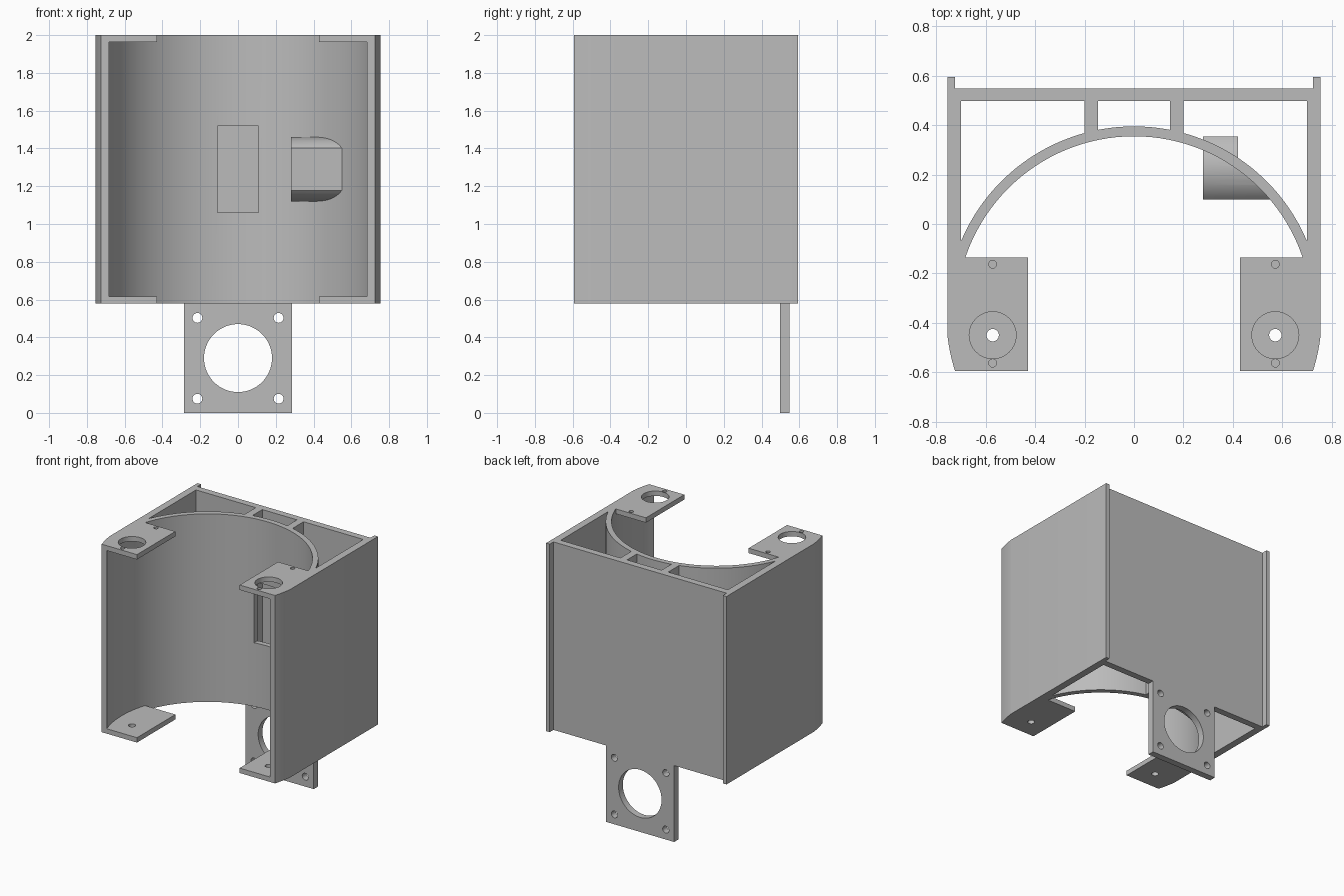
import bpy, bmesh, math
from mathutils import Matrix

if "Cube" in bpy.data.objects:
    bpy.data.objects.remove(bpy.data.objects["Cube"])

grey = bpy.data.materials.new("plain_grey")
grey.diffuse_color = (0.5, 0.5, 0.5, 1)
grey.use_nodes = True
grey.node_tree.nodes["Principled BSDF"].inputs["Base Color"].default_value = grey.diffuse_color

CY, R_IN, R_OUT = -0.365, 0.72, 0.76      # cradle centre and radii
Z0, Z1 = 0.578, 2.0                       # housing bottom and top
FRONT, BACK, W = -0.594, 0.594, 0.755
WALL_IN, WALL_OUT = 0.498, 0.549          # back wall faces


def prism(name, pts, lo, hi, axis="Z"):
    """Extrude a 2D outline along Z, along X (pts = y, z) or along Y (pts = x, z)."""
    place = {"Z": lambda a, b, c: (a, b, c), "X": lambda a, b, c: (c, a, b),
             "Y": lambda a, b, c: (a, c, b)}[axis]
    bm = bmesh.new()
    low = [bm.verts.new(place(a, b, lo)) for a, b in pts]
    high = [bm.verts.new(place(a, b, hi)) for a, b in pts]
    bm.faces.new(low)
    bm.faces.new(high)
    n = len(pts)
    for i in range(n):
        j = (i + 1) % n
        bm.faces.new((low[i], low[j], high[j], high[i]))
    bmesh.ops.recalc_face_normals(bm, faces=bm.faces)
    me = bpy.data.meshes.new(name)
    bm.to_mesh(me)
    bm.free()
    me.materials.append(grey)
    ob = bpy.data.objects.new(name, me)
    bpy.context.collection.objects.link(ob)
    return ob


def rect(a0, b0, a1, b1):
    return [(a0, b0), (a1, b0), (a1, b1), (a0, b1)]


def circle(a, b, r, n=32):
    return [(a + r * math.cos(2 * math.pi * i / n), b + r * math.sin(2 * math.pi * i / n))
            for i in range(n)]


def arc_y(x, r=R_OUT):
    return CY + math.sqrt(r * r - x * x)


def arc_x(y, r):
    return math.sqrt(r * r - (y - CY) ** 2)


def mirror(pts):
    return [(-a, b) for a, b in reversed(pts)]


def boolean(ob, tools, op="DIFFERENCE"):
    """Apply each tool to the part, then remove the tool."""
    for t in tools:
        t.hide_render = True
        m = ob.modifiers.new("bool", "BOOLEAN")
        m.operation, m.object, m.solver = op, t, "EXACT"
        dg = bpy.context.evaluated_depsgraph_get()
        me = bpy.data.meshes.new_from_object(ob.evaluated_get(dg))
        ob.modifiers.clear()
        ob.data = me
        bpy.data.objects.remove(t)


# Housing outline: rounded front corners, straight sides, two lips at the back
y_side = CY - math.sqrt(R_OUT ** 2 - W ** 2)
half = [(arc_x(FRONT + (y_side - FRONT) * i / 10, R_OUT), FRONT + (y_side - FRONT) * i / 10)
        for i in range(11)]
half += [(W, BACK), (0.725, BACK), (0.725, WALL_OUT)]
housing = prism("housing", half + mirror(half), Z0, Z1)

# Round cradle and the hollow pockets behind it
lo, hi = Z0 - 0.1, Z1 + 0.1
side = [(0.2 + 0.5 * i / 28, arc_y(0.2 + 0.5 * i / 28)) for i in range(29)]
side += [(0.70, WALL_IN), (0.2, WALL_IN)]
mid = [(-0.145 + 0.29 * i / 16, arc_y(-0.145 + 0.29 * i / 16)) for i in range(17)]
mid += [(0.145, WALL_IN), (-0.145, WALL_IN)]
boolean(housing, [
    prism("cradle_cut", circle(0, CY, R_IN, 128), lo, hi),
    prism("pocket_right", side, lo, hi),
    prism("pocket_left", mirror(side), lo, hi),
    prism("pocket_mid", mid, lo, hi),
    prism("window_cut", rect(-0.108, 1.06, 0.108, 1.52), 0.2, 0.45, "Y"),
])

# Mounting tabs at the front corners, top and bottom
parts = [housing]
TAB_BACK, T = -0.135, 0.037
tab = [(0.43, TAB_BACK), (0.43, FRONT)]
tab += [(arc_x(FRONT + (TAB_BACK - FRONT) * i / 16, R_IN + 0.004),
         FRONT + (TAB_BACK - FRONT) * i / 16) for i in range(17)]
for s, label in ((1, "right"), (-1, "left")):
    outline = tab if s > 0 else mirror(tab)
    top = prism("top_tab_" + label, outline, Z1 - T, Z1)
    boolean(top, [prism("hole", circle(s * 0.572, y, r), Z1 - 0.1, Z1 + 0.1)
                  for y, r in ((-0.45, 0.095), (-0.163, 0.016), (-0.563, 0.016))])
    low = prism("bottom_tab_" + label, outline, Z0, Z0 + T)
    boolean(low, [prism("hole", circle(s * 0.572, -0.45, 0.025), Z0 - 0.1, Z0 + 0.1)])
    parts += [top, low]

# Hanging plate with a large round opening and four screw holes
plate = prism("hanging_plate", rect(-0.285, 0, 0.285, Z0), WALL_IN, WALL_OUT, "Y")
holes = [(0, 0.29, 0.18, 64)] + [(x, z, 0.026, 24) for x in (-0.215, 0.215) for z in (0.075, 0.503)]
boolean(plate, [prism("hole", circle(x, z, r, n), 0.4, 0.7, "Y") for x, z, r, n in holes])
parts.append(plate)

# Motor block: a cylinder with two flats, set through the cradle wall
MY, MZ, MR, FLAT = 0.2275, 1.29, 0.17, 0.1275
a0 = math.asin(FLAT / MR)
prof = [(MY + MR * math.sin(a0 - 2 * a0 * i / 16), MZ + MR * math.cos(a0 - 2 * a0 * i / 16))
        for i in range(17)]
prof += [(y, 2 * MZ - z) for y, z in reversed(prof)]
inner = prism("motor_inner", prof, 0.28, 0.62, "X")
boolean(inner, [prism("trim", circle(0, CY, R_IN + 0.02, 128), 1, 1.6)], "INTERSECT")
outer = prism("motor_outer", prof, 0.28, 0.42, "X")
boolean(outer, [prism("trim", circle(0, CY, R_IN + 0.02, 128), 1, 1.6)])
parts += [inner, outer]

# Smooth the curved walls, keep edges crisp
for ob in parts:
    bpy.ops.object.select_all(action="DESELECT")
    ob.select_set(True)
    bpy.context.view_layer.objects.active = ob
    bpy.ops.object.shade_smooth_by_angle(angle=math.radians(25))
